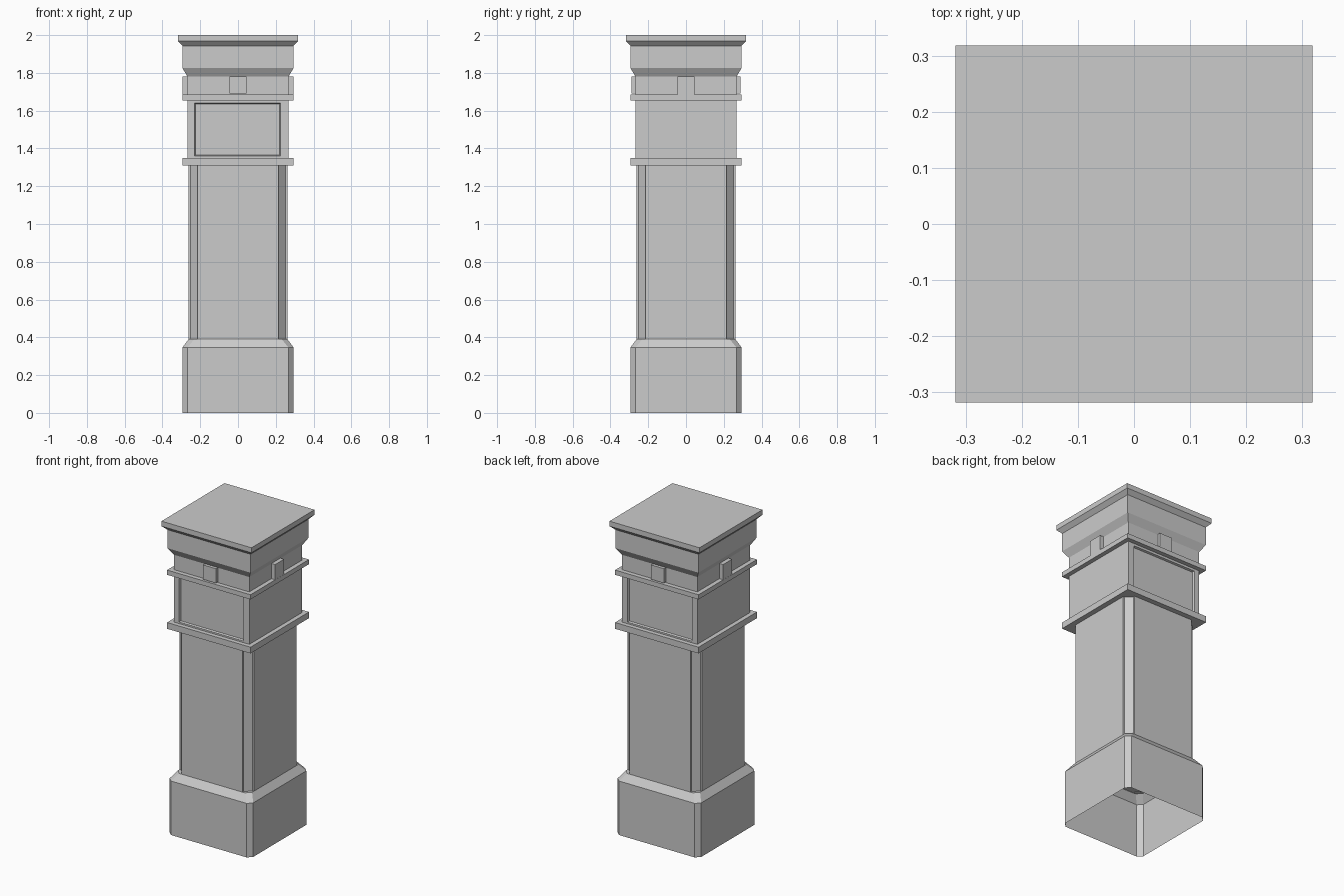
import bpy, bmesh

if "Cube" in bpy.data.objects:
    bpy.data.objects.remove(bpy.data.objects["Cube"])


def square(h):
    return [(-h, -h), (h, -h), (h, h), (-h, h)]


def chamfered(h, c):
    k = h - c
    return [(-k, -h), (k, -h), (h, -k), (h, k), (k, h), (-k, h), (-h, k), (-h, -k)]


def notched(h, k, s):
    # square whose corners step inwards and are cut diagonally
    quarter = [(-k, -h), (k, -h), (k, -s), (s, -k)]
    pts = []
    for _ in range(4):
        pts += quarter
        quarter = [(-y, x) for x, y in quarter]
    return pts


def loft(name, sections, bottom=True, top=True):
    """Join equal-sized outlines, given as (z, outline), into one solid."""
    bm = bmesh.new()
    rings = [[bm.verts.new((x, y, z)) for x, y in o] for z, o in sections]
    n = len(rings[0])
    for a, b in zip(rings, rings[1:]):
        for i in range(n):
            j = (i + 1) % n
            bm.faces.new((a[i], a[j], b[j], b[i]))
    if bottom:
        bm.faces.new(rings[0][::-1])
    if top:
        bm.faces.new(rings[-1])
    me = bpy.data.meshes.new(name)
    bm.to_mesh(me)
    bm.free()
    ob = bpy.data.objects.new(name, me)
    bpy.context.collection.objects.link(ob)
    return ob


def box(name, x, y, z):
    o = [(x[0], y[0]), (x[1], y[0]), (x[1], y[1]), (x[0], y[1])]
    return loft(name, [(z[0], o), (z[1], o)])


# Plinth, hollow underneath, with sloped shoulder
loft("plinth", [(0, chamfered(0.295, 0.027)), (0.345, chamfered(0.295, 0.027)),
                (0.39, chamfered(0.262, 0.03))], bottom=False)

# Shaft with grooved, chamfered corners
shaft = notched(0.262, 0.215, 0.252)
loft("shaft", [(0.388, shaft), (1.31, shaft)], bottom=False, top=False)

# Two projecting bands
for name, z0, z1 in (("lower_band", 1.31, 1.35), ("upper_band", 1.655, 1.685)):
    loft(name, [(z0, square(0.295)), (z1, square(0.295))])

# Block with a shallow sunk panel on front and back
block = loft("panel_block", [(1.35, square(0.267)), (1.655, square(0.267))],
             bottom=False, top=False)
bm = bmesh.new()
bm.from_mesh(block.data)
bm.normal_update()
panels = [f for f in bm.faces if abs(f.normal.y) > 0.9]
bmesh.ops.inset_individual(bm, faces=panels, thickness=0.015)
for f in panels:
    for v in f.verts:
        v.co.x = 0.225 if v.co.x > 0 else -0.23
        v.co.z = 1.64 if v.co.z > 1.5 else 1.36
bmesh.ops.inset_individual(bm, faces=panels, thickness=0.006, depth=-0.012)
bm.to_mesh(block.data)
bm.free()

# Neck flaring out to the cornice and cap slab
loft("neck_and_cap", [(z, square(h)) for z, h in (
    (1.685, 0.267), (1.78, 0.267), (1.825, 0.294), (1.943, 0.294),
    (1.968, 0.318), (2.0, 0.318))], bottom=False)

# Small blocks in the middle of each side of the neck
for s, side in ((-1, "a"), (1, "b")):
    box("neck_tab_x_" + side, sorted((s * 0.26, s * 0.294)), (-0.045, 0.045), (1.685, 1.782))
    box("neck_tab_y_" + side, (-0.045, 0.045), sorted((s * 0.26, s * 0.288)), (1.69, 1.782))
